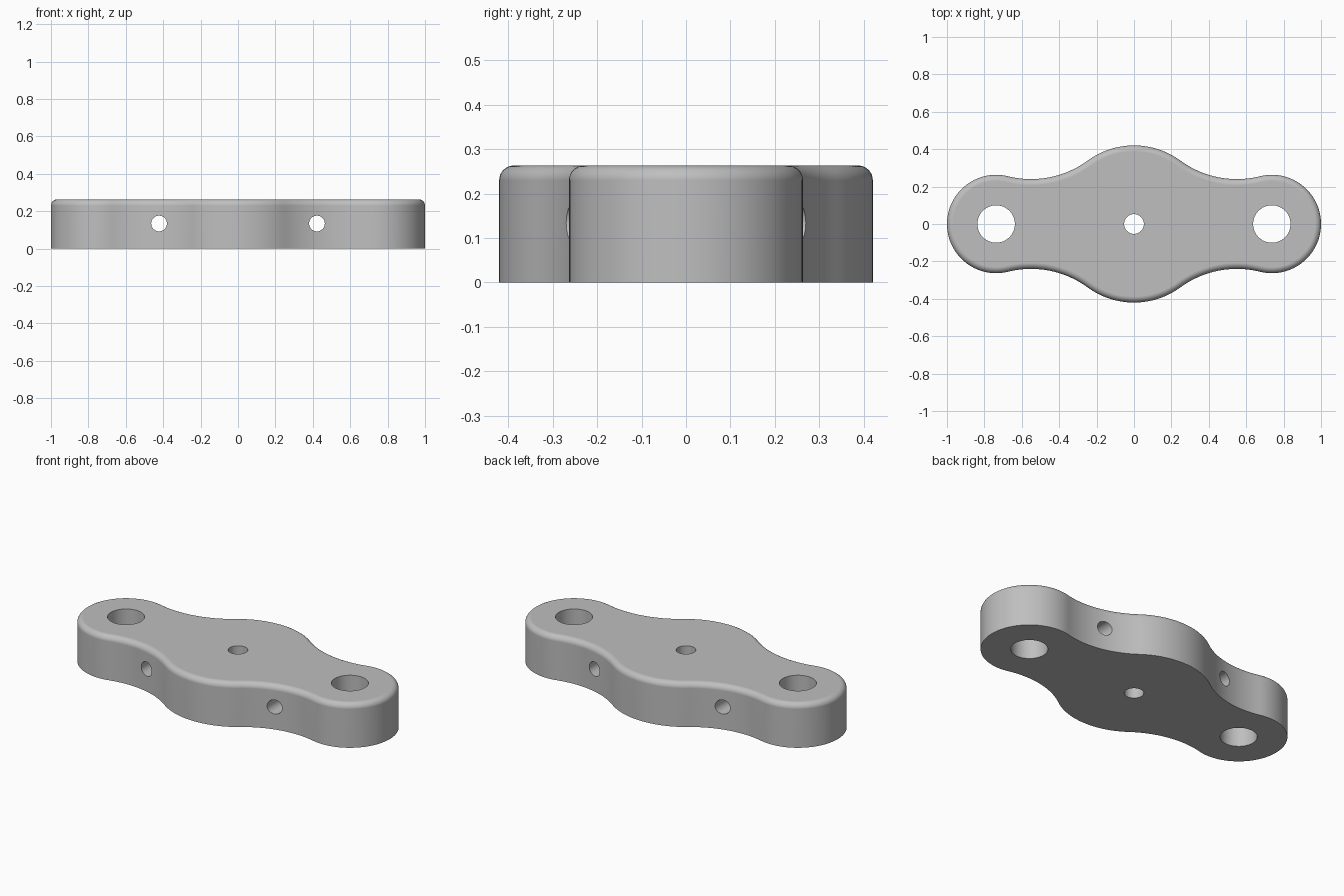
import bpy, bmesh
from math import pi, cos, sin, atan2, sqrt, radians
from mathutils import Matrix

cube = bpy.data.objects.get("Cube")
if cube:
    bpy.data.objects.remove(cube, do_unlink=True)

HEIGHT, ROUND = 0.263, 0.033
MID_R, END_R, END_X = 0.42, 0.263, 0.737
WAIST_R = 0.51

# Waist arc centre, tangent to the middle and end circles
a, b = MID_R + WAIST_R, END_R + WAIST_R
WAIST_X = (a * a - b * b + END_X ** 2) / (2 * END_X)
WAIST_Y = sqrt(a * a - WAIST_X ** 2)
MID_ANGLE = atan2(WAIST_Y, WAIST_X)
END_ANGLE = atan2(WAIST_Y, WAIST_X - END_X)


def arc(cx, cy, r, start, end, n):
    return [(cx + r * cos(start + (end - start) * i / n),
             cy + r * sin(start + (end - start) * i / n)) for i in range(n + 1)]


def outline(inset):
    """Closed outline, moved inward by inset, mirrored from one quarter."""
    q = arc(END_X, 0, END_R - inset, 0, END_ANGLE, 28)
    q += arc(WAIST_X, WAIST_Y, WAIST_R + inset, END_ANGLE - pi, MID_ANGLE - pi, 20)[1:]
    q += arc(0, 0, MID_R - inset, MID_ANGLE, pi / 2, 14)[1:]
    half = q + [(-x, y) for x, y in reversed(q[:-1])]
    return half + [(x, -y) for x, y in reversed(half[1:-1])]


def new_object(name, bm):
    bmesh.ops.recalc_face_normals(bm, faces=bm.faces)
    mesh = bpy.data.meshes.new(name)
    bm.to_mesh(mesh)
    bm.free()
    obj = bpy.data.objects.new(name, mesh)
    bpy.context.collection.objects.link(obj)
    return obj


# Plate body: straight wall, rounded top rim, sharp bottom edge
STEPS = 8
levels = [(0, 0)]
for i in range(STEPS + 1):
    t = pi / 2 * i / STEPS
    levels.append((ROUND * (1 - cos(t)), HEIGHT - ROUND + ROUND * sin(t)))

bm = bmesh.new()
rings = [[bm.verts.new((x, y, z)) for x, y in outline(d)] for d, z in levels]
for low, high in zip(rings, rings[1:]):
    for i in range(len(low)):
        j = (i + 1) % len(low)
        bm.faces.new((low[i], low[j], high[j], high[i]))
bm.faces.new(rings[0])
bm.faces.new(rings[-1])
plate = new_object("mounting_plate", bm)

# Hole cutters: three vertical bores and two cross bores
bm = bmesh.new()


def bore(x, z, radius, tilt):
    bmesh.ops.create_cone(bm, cap_ends=True, segments=64, radius1=radius,
                          radius2=radius, depth=1.5,
                          matrix=Matrix.Translation((x, 0, z)) @ Matrix.Rotation(tilt, 4, 'X'))


bore(0, 0, 0.053, 0)
for side in (-1, 1):
    bore(side * END_X, 0, 0.1, 0)
    bore(side * 0.422, 0.134, 0.042, pi / 2)
cutter = new_object("bore_cutter", bm)
cutter.hide_render = True

cut = plate.modifiers.new("bores", 'BOOLEAN')
cut.operation = 'DIFFERENCE'
cut.solver = 'EXACT'
cut.object = cutter
bpy.ops.object.select_all(action='DESELECT')
bpy.context.view_layer.objects.active = plate
plate.select_set(True)
bpy.ops.object.modifier_apply(modifier=cut.name)
bpy.data.objects.remove(cutter, do_unlink=True)

# Grey metal finish
mat = bpy.data.materials.new("grey_metal")
mat.use_nodes = True
grey = (0.52, 0.52, 0.52, 1)
mat.diffuse_color = grey
mat.node_tree.nodes["Principled BSDF"].inputs["Base Color"].default_value = grey
plate.data.materials.clear()
plate.data.materials.append(mat)

# Smooth walls, flat top and bottom
bpy.ops.object.shade_smooth_by_angle(angle=radians(35))
flat = plate.modifiers.new("flat_faces", 'WEIGHTED_NORMAL')
flat.keep_sharp = True
